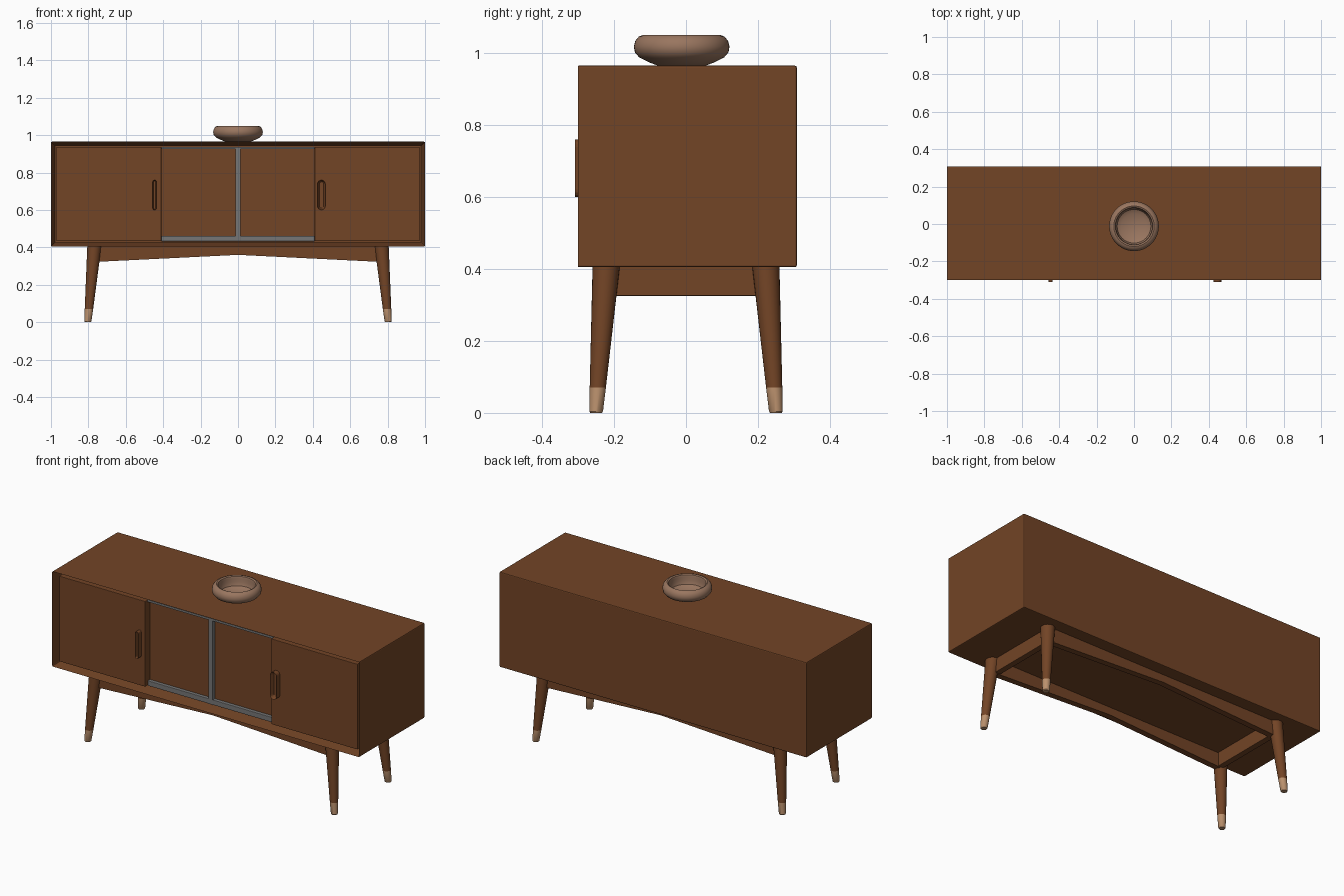
import bpy, bmesh, math
from mathutils import Vector

cube = bpy.data.objects.get("Cube")
if cube:
    bpy.data.objects.remove(cube, do_unlink=True)


def material(name, rgb):
    m = bpy.data.materials.new(name)
    m.use_nodes = True
    m.diffuse_color = (*rgb, 1)
    bsdf = m.node_tree.nodes["Principled BSDF"]
    bsdf.inputs["Base Color"].default_value = (*rgb, 1)
    bsdf.inputs["Roughness"].default_value = 0.6
    return m


wood = material("walnut wood", (0.17, 0.058, 0.019))
pale = material("pale leg tip", (0.50, 0.285, 0.155))
clay = material("clay", (0.32, 0.18, 0.115))
metal = material("grey metal", (0.18, 0.18, 0.18))


def finish(bm, name, mats, bevel=0, smooth=False):
    bmesh.ops.recalc_face_normals(bm, faces=bm.faces)
    me = bpy.data.meshes.new(name)
    bm.to_mesh(me)
    bm.free()
    ob = bpy.data.objects.new(name, me)
    bpy.context.collection.objects.link(ob)
    for m in mats:
        me.materials.append(m)
    if bevel:
        mod = ob.modifiers.new("soft edges", "BEVEL")
        mod.width = bevel
        mod.segments = 2
        mod.limit_method = "ANGLE"
    if smooth:
        bpy.ops.object.select_all(action="DESELECT")
        ob.select_set(True)
        bpy.context.view_layer.objects.active = ob
        bpy.ops.object.shade_smooth_by_angle(angle=math.radians(35))
    return ob


def box_mesh(lo, hi):
    bm = bmesh.new()
    bmesh.ops.create_cube(bm, size=1)
    for v in bm.verts:
        v.co = Vector([lo[i] if v.co[i] < 0 else hi[i] for i in range(3)])
    return bm


def box(name, lo, hi, mat, bevel=0):
    return finish(box_mesh(lo, hi), name, [mat], bevel)


def prism(points, y0, y1):
    """Extrude an (x, z) outline along y; returns the mesh and its front face."""
    bm = bmesh.new()
    front = [bm.verts.new((x, y0, z)) for x, z in points]
    back = [bm.verts.new((x, y1, z)) for x, z in points]
    face = bm.faces.new(front)
    bm.faces.new(back[::-1])
    for i in range(len(points)):
        j = (i + 1) % len(points)
        bm.faces.new((front[i], back[i], back[j], front[j]))
    bmesh.ops.recalc_face_normals(bm, faces=bm.faces)
    return bm, face


FRONT, BACK, BASE, TOP = -0.303, 0.308, 0.405, 0.965

# Cabinet carcass with an open front
bm = box_mesh((-1, FRONT, BASE), (1, BACK, TOP))
bm.normal_update()
face = min(bm.faces, key=lambda f: f.calc_center_median().y)
bmesh.ops.inset_region(bm, faces=[face], thickness=0.027)
for v in face.verts:
    v.co.y = -0.19
finish(bm, "cabinet", [wood], bevel=0.005)

# Outer doors, recessed sliding panels, rails and handles
for s, side in ((-1, "right"), (1, "left")):
    xs = sorted((s * 0.41, s * 0.971))
    box(side + "_outer_door", (xs[0], -0.277, 0.434), (xs[1], -0.19, 0.936), wood, 0.002)
    xs = sorted((0, s * 0.41))
    box(side + "_inner_panel", (xs[0], -0.235, 0.434), (xs[1], -0.19, 0.936), wood)

    # Pill-shaped handle with a sunken middle
    r = 0.021 if s > 0 else 0.010
    cx, half = s * 0.446, 0.08 - r
    outline = []
    for end in (0, 1):
        for k in range(9):
            a = math.pi * (end + k / 8)
            outline.append((cx + r * math.cos(a),
                            0.68 + (half if end == 0 else -half) + r * math.sin(a)))
    bm, face = prism(outline, -0.31, -0.275)
    bmesh.ops.inset_region(bm, faces=[face], thickness=r * 0.45)
    for v in face.verts:
        v.co.y = -0.285
    finish(bm, side + "_handle", [wood], bevel=0.002)

box("bottom_rail", (-0.41, -0.255, 0.432), (0.41, -0.232, 0.462), metal, 0.003)
box("top_rail", (-0.41, -0.255, 0.926), (0.41, -0.232, 0.938), metal)
box("centre_bar", (-0.014, -0.257, 0.432), (0.014, -0.23, 0.938), metal, 0.003)

# Under-frame: arched long aprons and plain end aprons
apron = [(-0.75, 0.323), (0, 0.36), (0.75, 0.323), (0.75, 0.41), (-0.75, 0.41)]
for s, name in ((-1, "front"), (1, "back")):
    ys = sorted((s * 0.2, s * 0.235))
    bm, face = prism(apron, *ys)
    finish(bm, name + "_apron", [wood])
for s, side in ((-1, "right"), (1, "left")):
    xs = sorted((s * 0.735, s * 0.77))
    box(side + "_apron", (xs[0], -0.2, 0.325), (xs[1], 0.2, 0.41), wood, 0.003)

# Splayed tapered legs with pale tips: rings of (height, radius)
for sx, side in ((-1, "right"), (1, "left")):
    for sy, end in ((-1, "front"), (1, "back")):
        bm = bmesh.new()
        rings = []
        for z, r in ((0, 0.016), (0.004, 0.019), (0.07, 0.0225), (0.41, 0.038)):
            t = z / 0.405
            cx, cy = sx * (0.803 - 0.035 * t), sy * (0.25 - 0.028 * t)
            rings.append([bm.verts.new((cx + r * math.cos(a), cy + r * math.sin(a), z))
                          for a in (math.tau * k / 24 for k in range(24))])
        bm.faces.new(rings[0][::-1])
        bm.faces.new(rings[-1])
        for a, b in zip(rings, rings[1:]):
            for i in range(24):
                j = (i + 1) % 24
                bm.faces.new((a[i], a[j], b[j], b[i]))
        for f in bm.faces:
            f.material_index = int(f.calc_center_median().z < 0.07)
        finish(bm, f"{end}_{side}_leg", [wood, pale], smooth=True)

# Rounded bowl, spun from a half profile
profile = [(0, 0.965), (0.066, 0.965), (0.09, 0.974), (0.118, 0.988), (0.130, 1.002),
           (0.133, 1.018), (0.129, 1.034), (0.119, 1.046), (0.108, 1.05), (0.1, 1.046),
           (0.097, 1.035), (0.098, 1.015), (0.09, 0.995), (0.068, 0.982), (0, 0.978)]
bm = bmesh.new()
vs = [bm.verts.new((r, -0.012, z)) for r, z in profile]
es = [bm.edges.new(p) for p in zip(vs, vs[1:])]
bmesh.ops.spin(bm, geom=vs + es, cent=(0, -0.012, 0), axis=(0, 0, 1),
               angle=math.tau, steps=48, use_merge=False)
bmesh.ops.remove_doubles(bm, verts=bm.verts, dist=0.0005)
finish(bm, "bowl", [clay], smooth=True)
